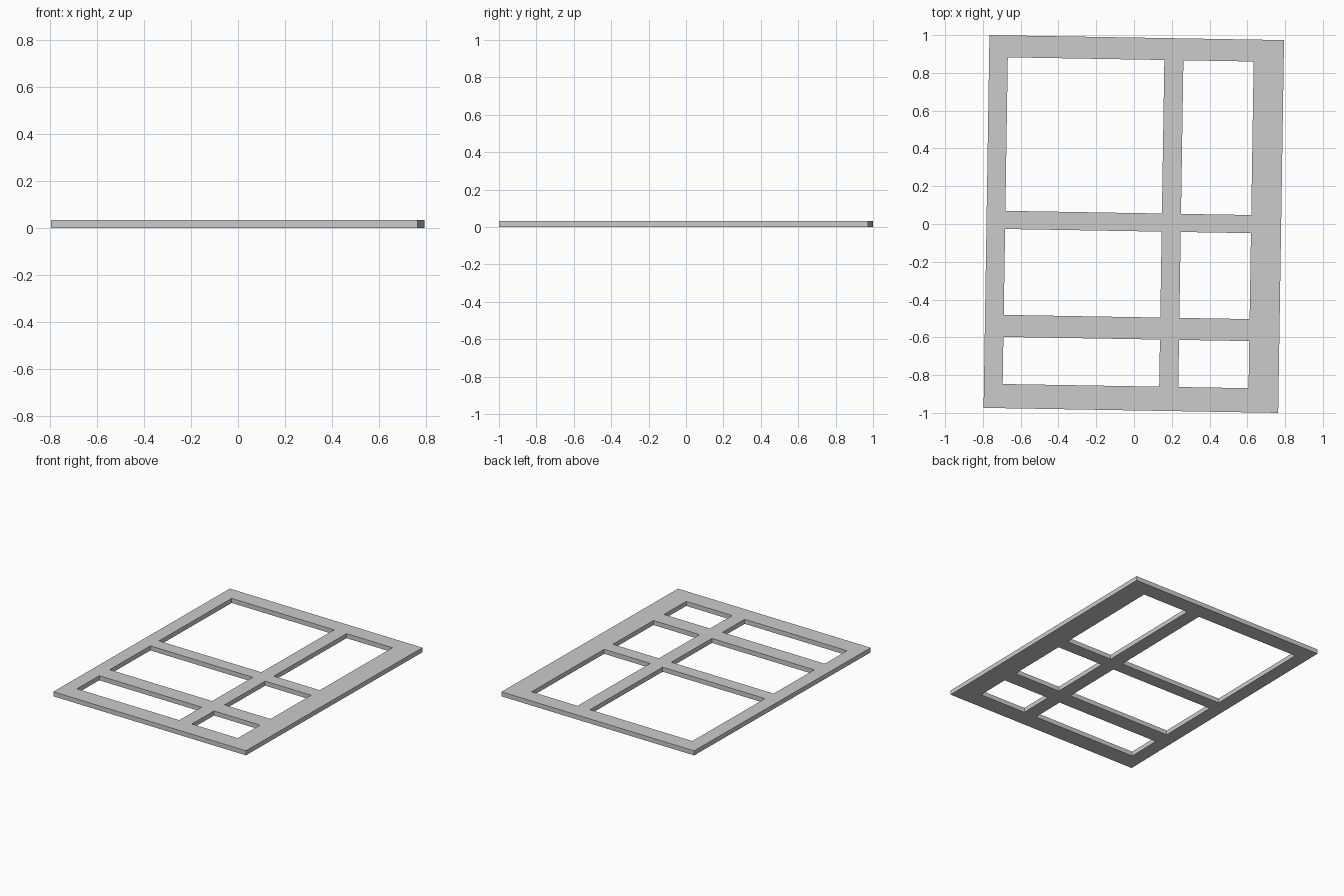
import bpy

if "Cube" in bpy.data.objects:
    bpy.data.objects.remove(bpy.data.objects["Cube"])

HEIGHT = 0.033
TILT_X, TILT_Y = 0.0157, 0.0170   # slight clockwise skew of the whole lattice


def corner(a, b):
    """Crossing of upright line x = a + TILT_X*y and cross line y = b - TILT_Y*x."""
    y = (b - TILT_Y * a) / (1 + TILT_X * TILT_Y)
    return a + TILT_X * y, y


def bar(name, x0, x1, y0, y1):
    """Flat slab between two upright lines and two cross lines."""
    plan = [corner(x0, y0), corner(x1, y0), corner(x1, y1), corner(x0, y1)]
    verts = [(x, y, z) for z in (0, HEIGHT) for x, y in plan]
    faces = [(3, 2, 1, 0), (4, 5, 6, 7)]
    faces += [(i, (i + 1) % 4, (i + 1) % 4 + 4, i + 4) for i in range(4)]
    mesh = bpy.data.meshes.new(name)
    mesh.from_pydata(verts, [], faces)
    bpy.context.collection.objects.link(bpy.data.objects.new(name, mesh))


# Uprights run the full depth
uprights = {
    "left_stile": (-0.781, -0.682),
    "middle_stile": (0.147, 0.248),
    "right_stile": (0.620, 0.779),
}
for name, (x0, x1) in uprights.items():
    bar(name, x0, x1, -0.987, 0.987)

# Rails fill the gaps between neighbouring uprights
rails = {
    "front_rail": (-0.987, -0.859),
    "lower_rail": (-0.6095, -0.493),
    "middle_rail": (-0.038, 0.058),
    "back_rail": (0.871, 0.987),
}
gaps = {"left": (-0.682, 0.147), "right": (0.248, 0.620)}
for name, (y0, y1) in rails.items():
    for side, (x0, x1) in gaps.items():
        bar(f"{name}_{side}", x0, x1, y0, y1)
